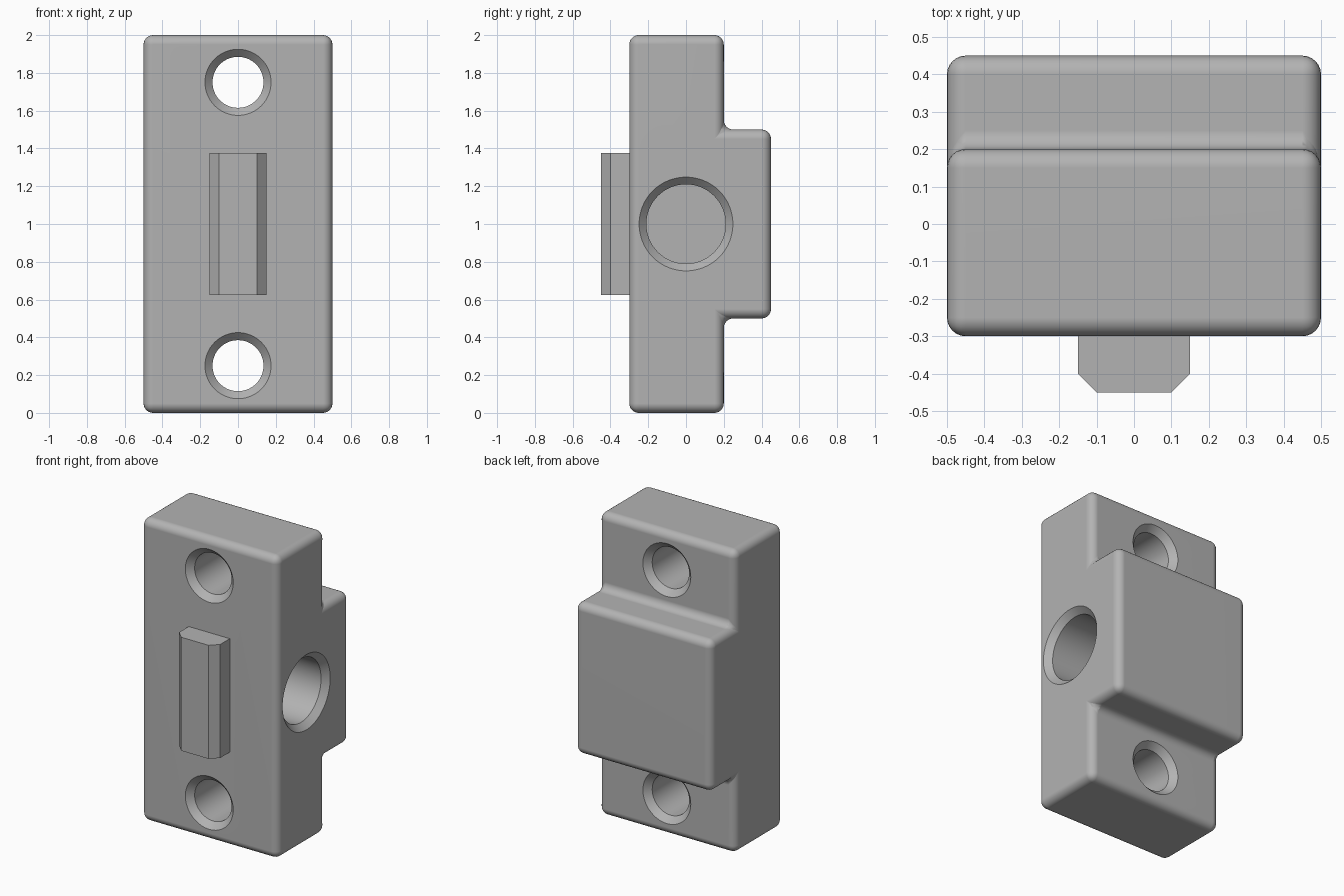
import bpy, bmesh, math
from mathutils import Matrix

if "Cube" in bpy.data.objects:
    bpy.data.objects.remove(bpy.data.objects["Cube"])

grey = bpy.data.materials.new("plain grey")
grey.diffuse_color = (0.45, 0.45, 0.45, 1)
grey.use_nodes = True
grey.node_tree.nodes["Principled BSDF"].inputs["Base Color"].default_value = grey.diffuse_color


def make_object(name, bm):
    bmesh.ops.recalc_face_normals(bm, faces=bm.faces[:])
    mesh = bpy.data.meshes.new(name)
    bm.to_mesh(mesh)
    bm.free()
    mesh.materials.append(grey)
    obj = bpy.data.objects.new(name, mesh)
    bpy.context.collection.objects.link(obj)
    return obj


def extrude_profile(name, points, offset):
    """Extrude a closed 3D outline into a solid."""
    bm = bmesh.new()
    face = bm.faces.new([bm.verts.new(p) for p in points])
    new = bmesh.ops.extrude_face_region(bm, geom=[face])["geom"]
    verts = [v for v in new if isinstance(v, bmesh.types.BMVert)]
    bmesh.ops.translate(bm, vec=offset, verts=verts)
    return make_object(name, bm)


def lathe_cutter(name, profile, matrix, sides=64):
    """Solid of revolution about local z, from (radius, height) pairs."""
    bm = bmesh.new()
    rings = []
    for r, h in profile:
        rings.append([bm.verts.new((r * math.cos(2 * math.pi * i / sides),
                                    r * math.sin(2 * math.pi * i / sides), h))
                      for i in range(sides)])
    for a, b in zip(rings, rings[1:]):
        for i in range(sides):
            j = (i + 1) % sides
            bm.faces.new((a[i], a[j], b[j], b[i]))
    bm.faces.new(rings[0][::-1])
    bm.faces.new(rings[-1])
    bm.transform(matrix)
    obj = make_object(name, bm)
    obj.hide_render = True
    return obj


def apply_modifier(obj, name):
    bpy.context.view_layer.objects.active = obj
    bpy.ops.object.modifier_apply(modifier=name)


# Housing: stepped side profile with rounded edges and filleted inner corners
outline = [(-0.3, 0), (0.2, 0), (0.2, 0.5), (0.45, 0.5),
           (0.45, 1.5), (0.2, 1.5), (0.2, 2), (-0.3, 2)]
housing = extrude_profile("housing", [(-0.5, y, z) for y, z in outline], (1, 0, 0))
bevel = housing.modifiers.new("rounding", "BEVEL")
bevel.width = 0.05
bevel.segments = 6
bevel.limit_method = "ANGLE"
apply_modifier(housing, "rounding")

# Screw holes through the plate, chamfered at both mouths
screw_profile = [(0.185, -0.31), (0.135, -0.26), (0.135, 0.16), (0.185, 0.21)]
cutters = []
for label, z in (("lower", 0.25), ("upper", 1.75)):
    # local z points along world +y
    place = Matrix.Translation((0, 0, z)) @ Matrix.Rotation(-math.pi / 2, 4, "X")
    cutters.append(lathe_cutter(label + "_screw_hole_cutter", screw_profile, place))

# Blind bore in the right side, chamfered at its mouth
bore_profile = [(0.21, 0.0), (0.21, 0.46), (0.258, 0.51)]
place = Matrix.Translation((0, 0, 1)) @ Matrix.Rotation(math.pi / 2, 4, "Y")
cutters.append(lathe_cutter("side_bore_cutter", bore_profile, place))

for cutter in cutters:
    cut = housing.modifiers.new("cut", "BOOLEAN")
    cut.operation = "DIFFERENCE"
    cut.solver = "EXACT"
    cut.object = cutter
    apply_modifier(housing, "cut")
    bpy.data.objects.remove(cutter)

# Smooth roundings with flat large faces
bpy.ops.object.select_all(action="DESELECT")
housing.select_set(True)
bpy.context.view_layer.objects.active = housing
bpy.ops.object.shade_smooth_by_angle(angle=math.radians(30))
weighted = housing.modifiers.new("flat face normals", "WEIGHTED_NORMAL")
weighted.keep_sharp = True

# Front tongue with chamfered long edges
tongue = [(-0.15, -0.29), (-0.15, -0.4), (-0.1, -0.45),
          (0.1, -0.45), (0.15, -0.4), (0.15, -0.29)]
extrude_profile("front_tongue", [(x, y, 0.625) for x, y in tongue], (0, 0, 0.75))
